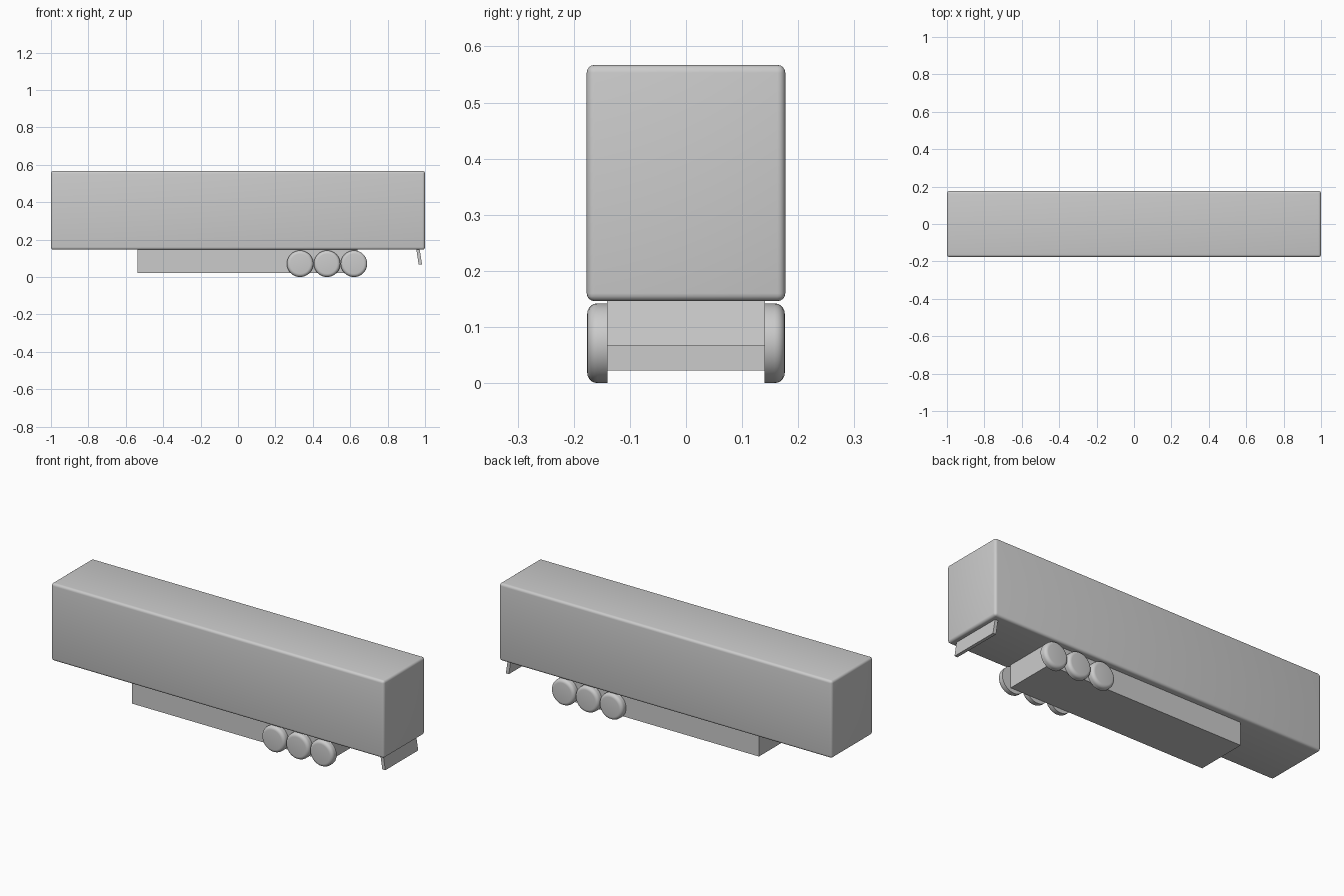
import bpy, bmesh
from math import cos, sin, pi, radians

if "Cube" in bpy.data.objects:
    bpy.data.objects.remove(bpy.data.objects["Cube"])


def make_object(name, bm, smooth=False):
    bmesh.ops.recalc_face_normals(bm, faces=bm.faces)
    mesh = bpy.data.meshes.new(name)
    bm.to_mesh(mesh)
    bm.free()
    ob = bpy.data.objects.new(name, mesh)
    bpy.context.collection.objects.link(ob)
    if smooth:
        bpy.ops.object.select_all(action='DESELECT')
        ob.select_set(True)
        bpy.context.view_layer.objects.active = ob
        bpy.ops.object.shade_smooth_by_angle(angle=radians(40))
    return ob


def box(name, x0, x1, y, z0, z1, bevel=0.0, lean=0.0):
    """Box symmetric in y; lean shifts the bottom edge along x."""
    bm = bmesh.new()
    bmesh.ops.create_cube(bm, size=1)
    for v in bm.verts:
        low = v.co.z < 0
        v.co.x = (x0 if v.co.x < 0 else x1) + (lean if low else 0)
        v.co.y = -y if v.co.y < 0 else y
        v.co.z = z0 if low else z1
    if bevel:
        bmesh.ops.bevel(bm, geom=bm.edges[:], offset=bevel, segments=4,
                        profile=0.5, affect='EDGES')
    return make_object(name, bm, bool(bevel))


def wheel(name, x, side, r=0.071, y_in=0.14, y_out=0.176, n=40, rim=0.018):
    """Disc with a rounded outer shoulder, lofted from rings."""
    profile = [(y_in, r)]
    for i in range(6):
        a = i / 5 * pi / 2
        profile.append((y_out - rim + rim * sin(a), r - rim + rim * cos(a)))
    bm = bmesh.new()
    rings = [[bm.verts.new((x + rad * cos(2 * pi * k / n), side * y,
                            r + rad * sin(2 * pi * k / n))) for k in range(n)]
             for y, rad in profile]
    for a, b in zip(rings, rings[1:]):
        for k in range(n):
            j = (k + 1) % n
            bm.faces.new((a[k], a[j], b[j], b[k]))
    bm.faces.new(rings[0])
    bm.faces.new(rings[-1])
    return make_object(name, bm, True)


# Cargo body with softened edges
box("cargo_body", -1.0, 1.0, 0.177, 0.146, 0.567, bevel=0.014)
# Under-floor chassis block
box("chassis", -0.537, 0.64, 0.141, 0.022, 0.15)
# Slanted rear underrun guard
box("rear_guard", 0.953, 0.971, 0.141, 0.067, 0.15, lean=0.013)
# Three axles, one wheel on each side
for i, x in enumerate((0.332, 0.476, 0.62)):
    wheel(f"wheel_right_{i + 1}", x, -1)
    wheel(f"wheel_left_{i + 1}", x, 1)
